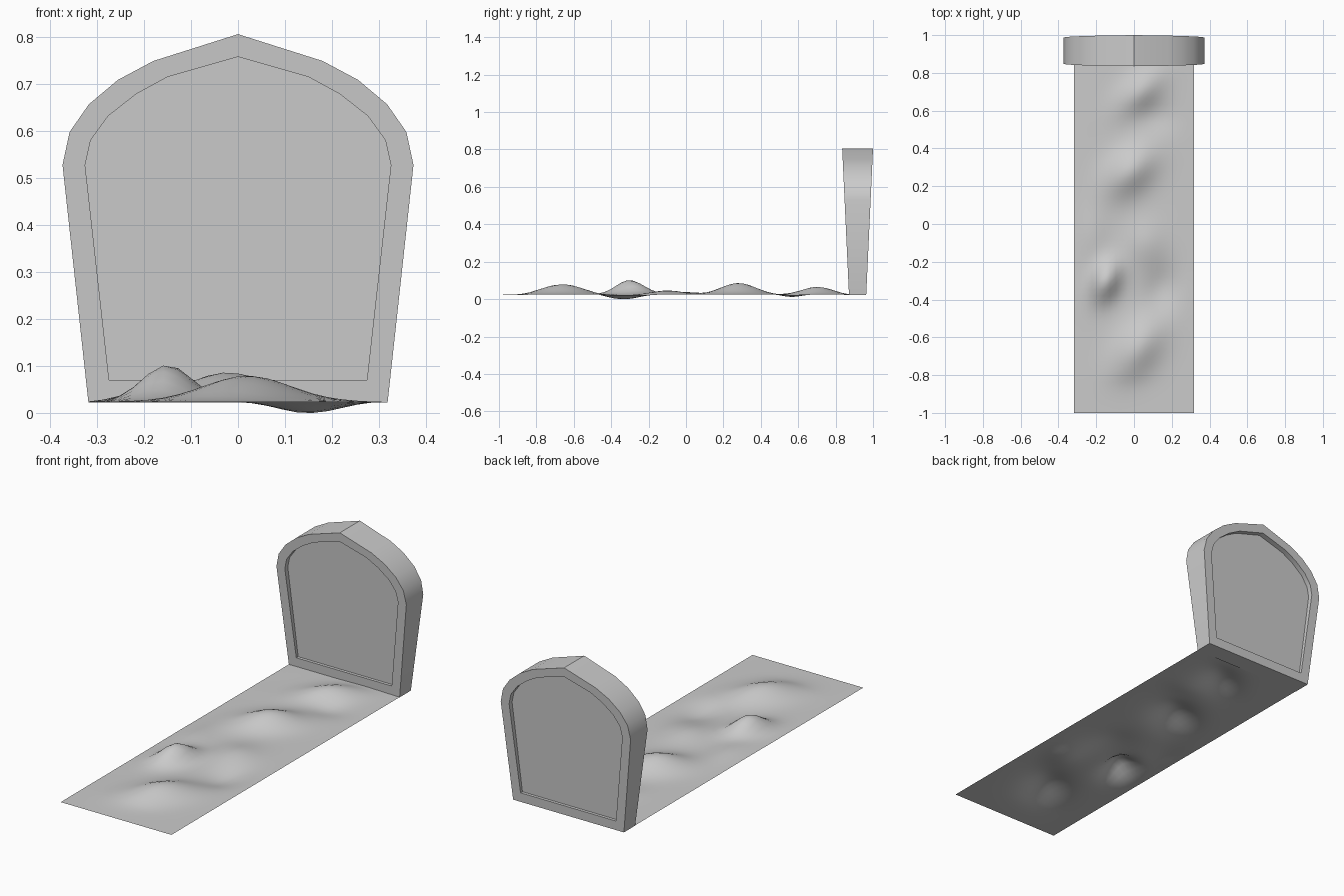
import bpy, bmesh, math

if "Cube" in bpy.data.objects:
    bpy.data.objects.remove(bpy.data.objects["Cube"])


def add_object(name, bm, angle):
    bmesh.ops.recalc_face_normals(bm, faces=bm.faces[:])
    me = bpy.data.meshes.new(name)
    bm.to_mesh(me)
    bm.free()
    ob = bpy.data.objects.new(name, me)
    bpy.context.collection.objects.link(ob)
    bpy.context.view_layer.objects.active = ob
    ob.select_set(True)
    bpy.ops.object.shade_smooth_by_angle(angle=math.radians(angle))
    ob.select_set(False)
    return ob


def mirrored(half):
    # Half outline ends on the centre line
    return half + [(-x, z) for x, z in reversed(half[:-1])]


# Headstone: pointed-arch slab, thicker at the top, recessed on both faces
outer = mirrored([(.318, .022), (.373, .527), (.358, .597), (.317, .656),
                  (.255, .708), (.18, .748), (0, .805)])
inner = mirrored([(.274, .07), (.325, .527), (.313, .58), (.276, .631),
                  (.216, .678), (.15, .714), (0, .757)])
MID = .9175


def half_depth(z):
    return .046 + (z - .022) * .0465


def recess_depth(z):
    return half_depth(z) - .014 - .02 * z


bm = bmesh.new()
n = len(outer)


def ring(points, side, depth):
    return [bm.verts.new((x, MID + side * depth(z), z)) for x, z in points]


def bridge(a, b):
    for i in range(n):
        j = (i + 1) % n
        bm.faces.new((a[i], a[j], b[j], b[i]))


rims = []
for side in (-1, 1):
    rim = ring(outer, side, half_depth)
    lip = ring(inner, side, half_depth)
    panel = ring(inner, side, recess_depth)
    bridge(rim, lip)
    bridge(lip, panel)
    bm.faces.new(panel)
    rims.append(rim)
bridge(*rims)
add_object("headstone", bm, 25)

# Grave soil: thin uneven sheet with mounds and hollows
# x, y, height, x spread, y spread, slant
mounds = [(-.15, -.30, .078, .075, .10, .4), (.02, -.66, .055, .13, .14, .5),
          (-.02, .28, .062, .13, .12, .4), (.03, .70, .042, .12, .10, .5),
          (.06, -.10, .022, .10, .12, .0), (-.22, -.05, .015, .08, .15, .0),
          (.15, -.34, -.026, .09, .12, .2), (.12, .57, -.014, .10, .08, .0)]


def soil_height(x, y):
    z = .024
    for mx, my, h, sx, sy, slant in mounds:
        dx, dy = x - mx, y - my
        dy -= slant * dx
        z += h * math.exp(-(dx / sx) ** 2 - (dy / sy) ** 2)
    edge = min(1, (y + 1) / .2, (.96 - y) / .15)
    edge *= min(1, .3 + (.318 - abs(x)) / .1)
    return max(0, .023 + (z - .023) * edge)


bm = bmesh.new()
NX, NY = 20, 60
rows = []
for j in range(NY + 1):
    y = -1 + 1.96 * j / NY
    rows.append([])
    for i in range(NX + 1):
        x = -.318 + .636 * i / NX
        rows[-1].append(bm.verts.new((x, y, soil_height(x, y))))
for a, b in zip(rows, rows[1:]):
    for i in range(NX):
        bm.faces.new((a[i], a[i + 1], b[i + 1], b[i]))
add_object("grave_soil", bm, 60)
